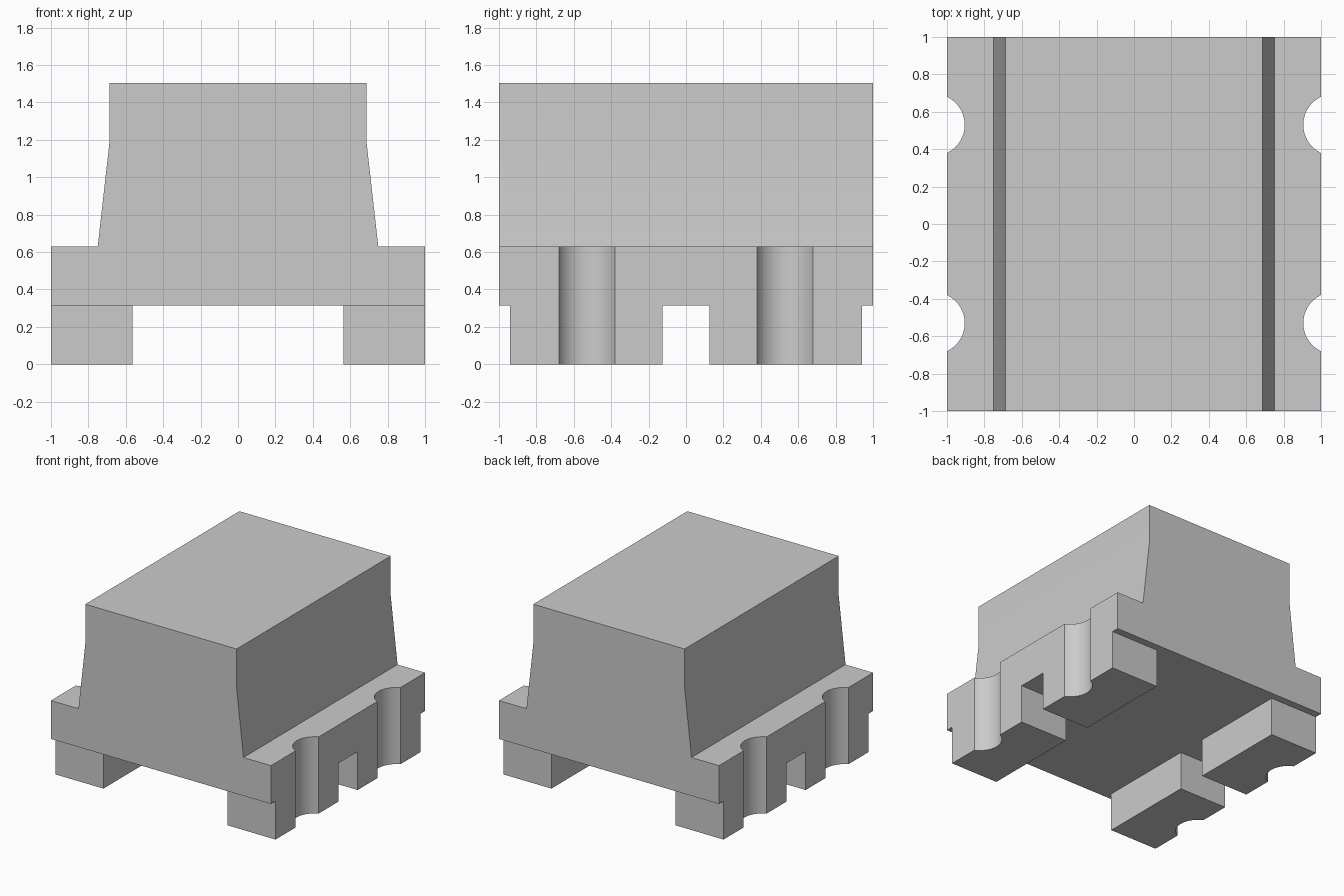
import bpy, bmesh
from mathutils import Vector

if "Cube" in bpy.data.objects:
    bpy.data.objects.remove(bpy.data.objects["Cube"])


def prism(name, outline, direction):
    """Solid made by extruding a closed outline of 3D points."""
    bm = bmesh.new()
    face = bm.faces.new([bm.verts.new(p) for p in outline])
    ext = bmesh.ops.extrude_face_region(bm, geom=[face])
    moved = [v for v in ext["geom"] if isinstance(v, bmesh.types.BMVert)]
    bmesh.ops.translate(bm, verts=moved, vec=Vector(direction))
    bmesh.ops.recalc_face_normals(bm, faces=bm.faces)
    mesh = bpy.data.meshes.new(name)
    bm.to_mesh(mesh)
    bm.free()
    obj = bpy.data.objects.new(name, mesh)
    bpy.context.collection.objects.link(obj)
    return obj


# Housing: stepped flange and tapered cover in one profile
half = [(1, 0.315), (1, 0.63), (0.75, 0.63), (0.688, 1.18), (0.688, 1.505)]
profile = half + [(-x, z) for x, z in reversed(half)]
parts = [prism("housing", [(x, -1, z) for x, z in profile], (0, 2, 0))]

# Four feet
for sx, side in ((-1, "left"), (1, "right")):
    for sy, end in ((-1, "front"), (1, "back")):
        corners = [(0.565, 0.125), (1, 0.125), (1, 0.94), (0.565, 0.94)]
        parts.append(prism(f"foot_{end}_{side}",
                           [(sx * x, sy * y, 0) for x, y in corners],
                           (0, 0, 0.315)))

# Round side grooves, cut through flange and feet
cutters = []
for sx in (-1, 1):
    for sy in (-1, 1):
        bpy.ops.mesh.primitive_cylinder_add(
            vertices=64, radius=0.166, depth=2,
            location=(sx * 1.071, sy * 0.53, 0.4))
        cutters.append(bpy.context.object)

for obj in parts:
    bpy.ops.object.select_all(action="DESELECT")
    bpy.context.view_layer.objects.active = obj
    obj.select_set(True)
    for cutter in cutters:
        # each foot only meets the groove on its own corner
        if obj.name != "housing":
            centre = obj.data.vertices[0].co
            if centre.x * cutter.location.x < 0 or centre.y * cutter.location.y < 0:
                continue
        mod = obj.modifiers.new("groove", "BOOLEAN")
        mod.operation = "DIFFERENCE"
        mod.solver = "EXACT"
        mod.object = cutter
        bpy.ops.object.modifier_apply(modifier=mod.name)
    bpy.ops.object.shade_smooth_by_angle()

for cutter in cutters:
    bpy.data.objects.remove(cutter)
